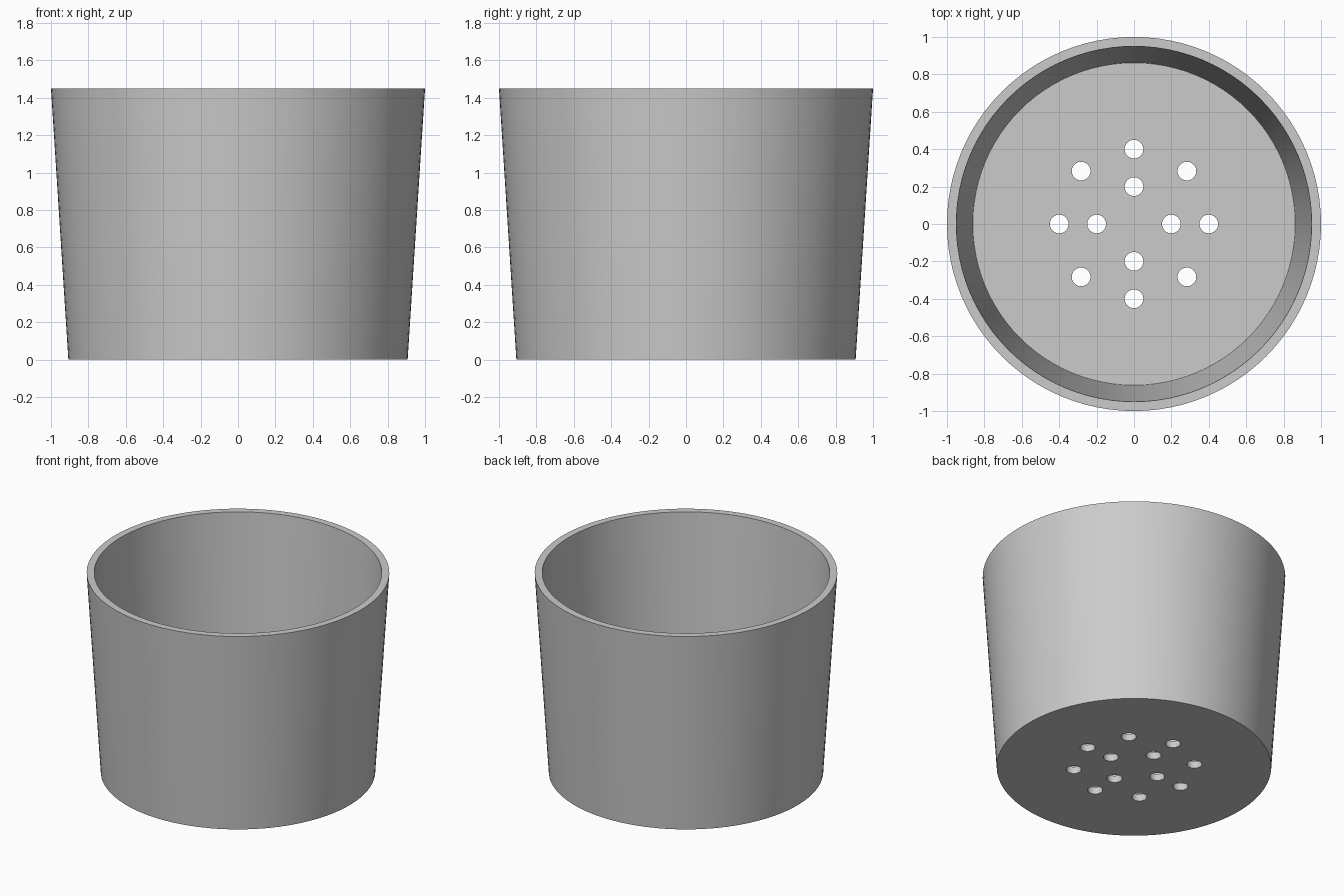
import bpy, bmesh
from math import cos, sin, pi, radians
from mathutils import Matrix

cube = bpy.data.objects.get("Cube")
if cube:
    bpy.data.objects.remove(cube, do_unlink=True)

HEIGHT, FLOOR = 1.45, 0.05
HOLE_RADIUS = 0.05

grey = bpy.data.materials.new("plain grey")
grey.use_nodes = True
grey.diffuse_color = (0.6, 0.6, 0.6, 1)
grey.node_tree.nodes["Principled BSDF"].inputs["Base Color"].default_value = (0.6, 0.6, 0.6, 1)


def add_object(name, bm):
    bmesh.ops.recalc_face_normals(bm, faces=bm.faces)
    mesh = bpy.data.meshes.new(name)
    bm.to_mesh(mesh)
    bm.free()
    mesh.materials.append(grey)
    obj = bpy.data.objects.new(name, mesh)
    bpy.context.collection.objects.link(obj)
    return obj


# Tapered pot: outer wall, flat rim, inner wall, with closed floor above and below
SIDES = 96
profile = [(0.907, 0), (1, HEIGHT), (0.95, HEIGHT), (0.862, FLOOR)]
bm = bmesh.new()
rings = [[bm.verts.new((r * cos(2 * pi * i / SIDES), r * sin(2 * pi * i / SIDES), z))
          for i in range(SIDES)] for r, z in profile]
for low, high in zip(rings, rings[1:]):
    for i in range(SIDES):
        j = (i + 1) % SIDES
        bm.faces.new((low[i], low[j], high[j], high[i]))
bm.faces.new(rings[0])
bm.faces.new(rings[-1])
pot = add_object("plant_pot", bm)

# Drainage holes: an inner ring of four and an outer ring of eight
bm = bmesh.new()
for count, ring_radius in ((4, 0.2), (8, 0.4)):
    for i in range(count):
        a = 2 * pi * i / count
        bmesh.ops.create_cone(
            bm, cap_ends=True, segments=32, radius1=HOLE_RADIUS, radius2=HOLE_RADIUS,
            depth=0.3, matrix=Matrix.Translation((ring_radius * cos(a), ring_radius * sin(a), 0)))
cutter = add_object("hole_cutter", bm)
cutter.hide_render = True

drill = pot.modifiers.new("drainage holes", "BOOLEAN")
drill.operation = "DIFFERENCE"
drill.solver = "EXACT"
drill.object = cutter

# Apply the cut, drop the cutter and smooth the curved walls
bpy.ops.object.select_all(action="DESELECT")
pot.select_set(True)
bpy.context.view_layer.objects.active = pot
bpy.ops.object.modifier_apply(modifier=drill.name)
bpy.data.objects.remove(cutter, do_unlink=True)
bpy.ops.object.shade_smooth_by_angle(angle=radians(30))
